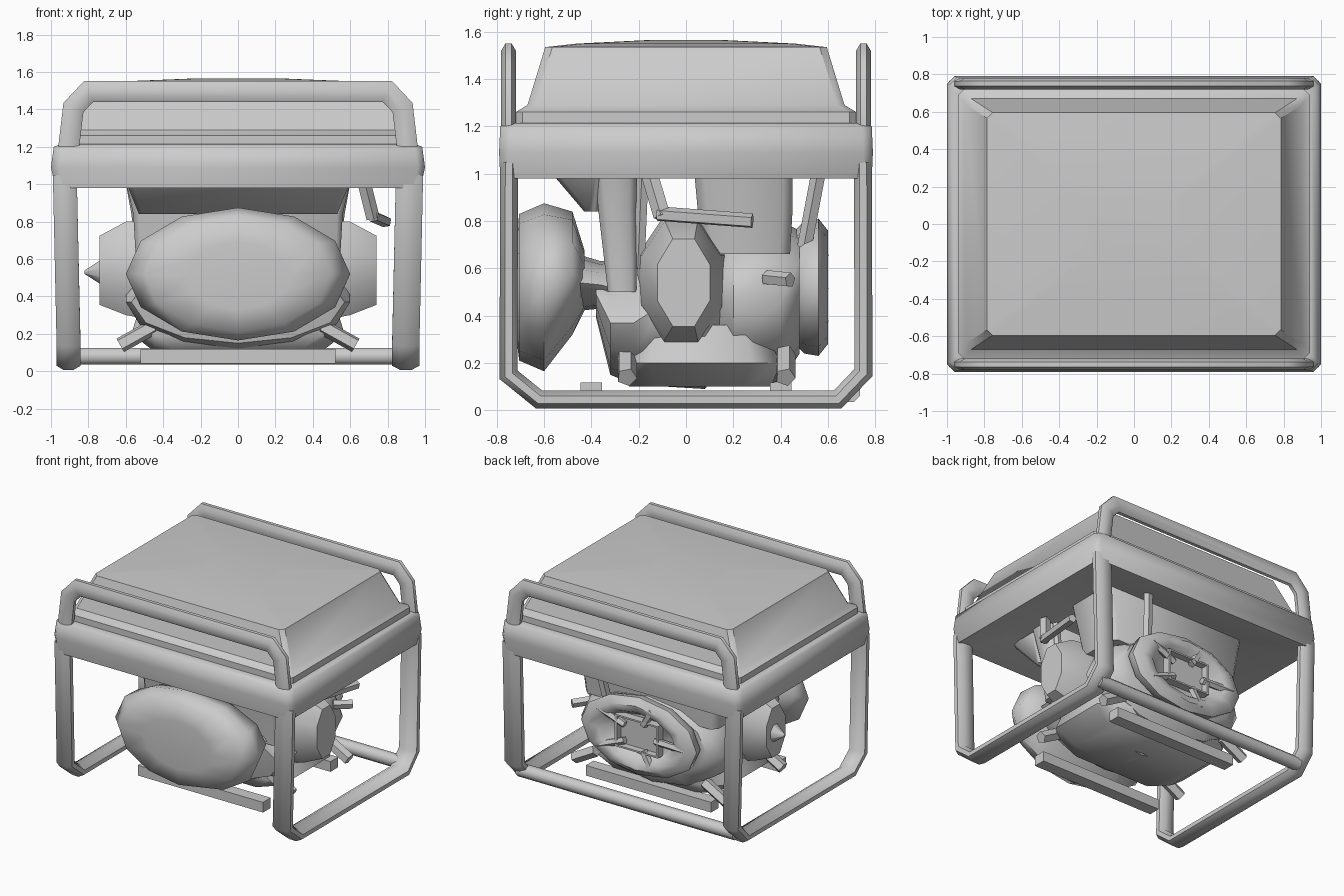
import bpy, bmesh, math
from mathutils import Vector

if "Cube" in bpy.data.objects:
    bpy.data.objects.remove(bpy.data.objects["Cube"], do_unlink=True)

GREY = (0.6, 0.6, 0.6, 1)
mat = bpy.data.materials.new("plain grey")
mat.use_nodes = True
mat.diffuse_color = GREY
mat.node_tree.nodes["Principled BSDF"].inputs["Base Color"].default_value = GREY


def loft(name, rings, angle=50):
    """Skin a list of equal-length point rings and cap both ends."""
    bm = bmesh.new()
    loops = [[bm.verts.new(p) for p in r] for r in rings]
    n = len(loops[0])
    for a, b in zip(loops, loops[1:]):
        for i in range(n):
            bm.faces.new((a[i], a[(i + 1) % n], b[(i + 1) % n], b[i]))
    bm.faces.new(loops[0])
    bm.faces.new(loops[-1])
    bmesh.ops.recalc_face_normals(bm, faces=bm.faces)
    me = bpy.data.meshes.new(name)
    bm.to_mesh(me)
    bm.free()
    me.materials.append(mat)
    ob = bpy.data.objects.new(name, me)
    bpy.context.collection.objects.link(ob)
    bpy.ops.object.select_all(action="DESELECT")
    ob.select_set(True)
    bpy.context.view_layer.objects.active = ob
    bpy.ops.object.shade_smooth_by_angle(angle=math.radians(angle))
    return ob


def sweep(name, path, normal, w, d, sides=8):
    """Tube along a planar path: half width w in the plane, d across it."""
    path = [Vector(p) for p in path]
    normal = Vector(normal)
    rings = []
    for i, p in enumerate(path):
        t0 = (p - path[i - 1]).normalized() if i else None
        t1 = (path[i + 1] - p).normalized() if i < len(path) - 1 else None
        t = ((t0 or t1) + (t1 or t0)).normalized()
        side = normal.cross(t) / max(t.dot(t0 or t1), 0.5)
        turn = [(k + 0.5) * math.tau / sides for k in range(sides)]
        rings.append([p + side * w * math.cos(a) * 1.08 + normal * d * math.sin(a) * 1.08
                      for a in turn])
    return loft(name, rings)


def rect(hx, hy, z, c=0.05, cy=0):
    """Horizontal rectangle ring with clipped corners."""
    pts = [(hx, hy - c), (hx - c, hy), (c - hx, hy), (-hx, hy - c),
           (-hx, c - hy), (c - hx, -hy), (hx - c, -hy), (hx, c - hy)]
    return [(x, y + cy, z) for x, y in pts]


def oval(y, rx, rz, cz, sides=12):
    """Upright oval ring facing along y."""
    return [(rx * math.cos(k * math.tau / sides), y,
             cz + rz * math.sin(k * math.tau / sides)) for k in range(sides)]


def oval_side(x, ry, rz, cy, cz, sides=8):
    """Upright oval ring facing along x."""
    return [(x, cy + ry * math.cos((k + .5) * math.tau / sides),
             cz + rz * math.sin((k + .5) * math.tau / sides)) for k in range(sides)]


def bar(name, a, b, r, sides=5):
    """Short straight rod."""
    d = (Vector(b) - Vector(a)).normalized()
    return sweep(name, [a, b], d.orthogonal().normalized(), r, r, sides)


# Housing band around the top, with a soft rim and hollow underneath
loft("housing_band", [rect(0.40, 0.28, 1.10), rect(0.72, 0.52, 1.04),
                      rect(0.93, 0.74, 0.985), rect(0.975, 0.785, 0.98, 0.04),
                      rect(1.0, 0.79, 1.09, 0.04), rect(0.985, 0.785, 1.2, 0.04),
                      rect(0.95, 0.74, 1.215, 0.04)], 80)

# Fuel tank with sloped sides and a faintly domed top
loft("fuel_tank", [rect(0.94, 0.72, 1.2, 0.03), rect(0.94, 0.72, 1.26, 0.03),
                   rect(0.90, 0.67, 1.29, 0.03), rect(0.785, 0.595, 1.535, 0.03),
                   rect(0.62, 0.46, 1.55, 0.03), rect(0.25, 0.16, 1.565, 0.03)], 40)

# Tubular frame: a side rail with two legs on each side
for side, s, w in (("left", 1, 0.073), ("right", -1, 0.064)):
    x = (0.97 - w) * s
    top = x + 0.02 * s
    sweep(side + "_legs_and_rail",
          [(top, -0.748, 1.05), (x, -0.75, 0.15), (x, -0.62, 0.045),
           (x, 0.64, 0.045), (x, 0.75, 0.16), (top, 0.748, 1.05)],
          (1, 0, 0), 0.038, w)

# Carry hoops across the front and back of the tank
half = [(0.905, 1.05), (0.905, 1.2), (0.88, 1.41), (0.80, 1.495)]
for name, y in (("front_hoop", -0.75), ("back_hoop", 0.75)):
    path = [(-x, y, z) for x, z in half] + [(x, y, z) for x, z in reversed(half)]
    sweep(name, path, (0, 1, 0), 0.056, 0.032)

# Bottom rail at the back and two engine mounting beams
bar("back_bottom_rail", (-0.9, 0.69, 0.08), (0.9, 0.69, 0.08), 0.045, 8)
for name, y in (("front_mount", -0.40), ("back_mount", 0.40)):
    sweep(name, [(-0.52, y, 0.08), (0.52, y, 0.08)], (0, 1, 0), 0.05, 0.06, 4)

# Alternator cover at the front
loft("alternator_cover", [oval(-0.72, 0.28, 0.18, 0.51), oval(-0.705, 0.50, 0.31, 0.52),
                          oval(-0.60, 0.60, 0.355, 0.52), oval(-0.48, 0.57, 0.26, 0.58),
                          oval(-0.43, 0.42, 0.13, 0.55)], 70)
loft("alternator_neck", [oval(-0.46, 0.46, 0.12, 0.54), oval(-0.36, 0.48, 0.10, 0.53),
                         oval(-0.25, 0.45, 0.14, 0.50)])

# Crankcase and fan shroud
loft("crankcase", [oval(-0.38, 0.48, 0.10, 0.49), oval(-0.32, 0.57, 0.22, 0.37),
                   oval(-0.22, 0.60, 0.26, 0.37), oval(-0.08, 0.60, 0.36, 0.46),
                   oval(0.08, 0.60, 0.37, 0.46), oval(0.15, 0.52, 0.28, 0.46)])
loft("fan_shroud", [oval(0.12, 0.50, 0.28, 0.46), oval(0.20, 0.60, 0.35, 0.46),
                    oval(0.40, 0.59, 0.34, 0.46), oval(0.48, 0.50, 0.26, 0.5)])
loft("engine_base", [rect(0.44, 0.30, 0.10, 0.12, 0.06), rect(0.57, 0.34, 0.20, 0.12, 0.06),
                     rect(0.52, 0.26, 0.36, 0.08, 0.06)])

# Side pods on the crankcase
for side, s in (("left", 1), ("right", -1)):
    loft(side + "_side_pod", [oval_side(0.40 * s, 0.20, 0.30, -0.02, 0.54),
                              oval_side(0.60 * s, 0.18, 0.27, -0.02, 0.55),
                              oval_side(0.74 * s, 0.12, 0.20, -0.01, 0.54)])
loft("right_pod_tip", [oval_side(-0.72, 0.07, 0.08, 0, 0.53),
                       oval_side(-0.82, 0.01, 0.01, 0, 0.53)])

# Blocks rising from the engine to the tank
loft("cylinder_head", [rect(0.55, 0.18, 0.66, 0.04, 0.26), rect(0.57, 0.20, 0.84, 0.04, 0.25),
                       rect(0.61, 0.21, 1.06, 0.04, 0.24)])
loft("muffler_block", [rect(0.54, 0.06, 0.50, 0.02, -0.27), rect(0.56, 0.08, 0.84, 0.03, -0.29),
                       rect(0.61, 0.09, 1.06, 0.03, -0.30)])
loft("air_duct", [rect(0.53, 0.03, 0.84, 0.02, -0.40), rect(0.61, 0.13, 1.04, 0.03, -0.47)])

# Pull-start wheel at the back: outer rim, recessed dish, open square hub
loft("starter_wheel", [oval(0.44, 0.38, 0.22, 0.52), oval(0.50, 0.47, 0.28, 0.52),
                       oval(0.56, 0.48, 0.29, 0.52), oval(0.60, 0.41, 0.24, 0.52),
                       oval(0.59, 0.33, 0.19, 0.52), oval(0.53, 0.26, 0.15, 0.52)])


def hub(y, f):
    return [(f * x, y, 0.53 + f * z)
            for x, z in ((-0.18, -0.12), (0.18, -0.12), (0.18, 0.12), (-0.18, 0.12))]


loft("starter_hub", [hub(0.50, 1), hub(0.59, 1), hub(0.59, 0.9), hub(0.54, 0.9)])
for k in range(5):
    a = (k + 0.5) * math.tau / 5
    c, s = math.cos(a), math.sin(a)
    bar("starter_spoke", (0.14 * c, 0.565, 0.52 + 0.10 * s),
        (0.40 * c, 0.575, 0.52 + 0.24 * s), 0.025)

# Control lever, fuel lines and small brackets
bar("lever_arm", (0.67, -0.16, 1.02), (0.72, -0.10, 0.82), 0.035)
bar("lever_handle", (0.72, -0.12, 0.83), (0.79, 0.28, 0.80), 0.03)
bar("fuel_line", (0.35, 0.57, 1.05), (0.30, 0.50, 0.68), 0.03)
bar("throttle_rod", (0.55, 0.34, 0.56), (0.64, 0.44, 0.55), 0.03)
bar("vent_pipe", (0.55, -0.18, 1.05), (0.5, -0.2, 0.6), 0.025)
for s in (1, -1):
    for y in (-0.25, 0.42):
        bar("foot_bracket", (0.45 * s, y, 0.24), (0.63 * s, y, 0.14), 0.04)
